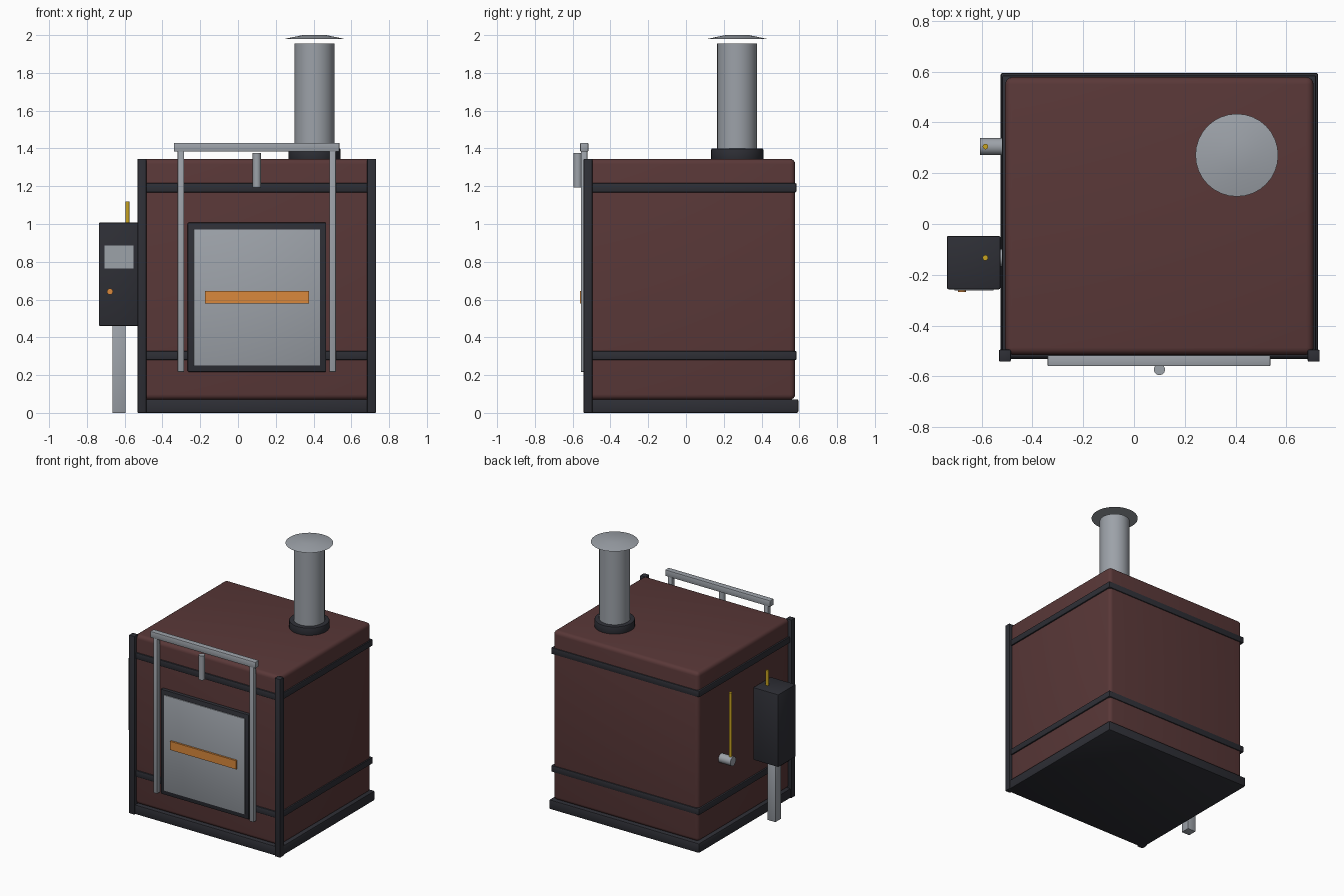
import bpy
import math

if "Cube" in bpy.data.objects:
    bpy.data.objects.remove(bpy.data.objects["Cube"])


def material(name, rgb):
    m = bpy.data.materials.new(name)
    m.diffuse_color = (*rgb, 1)
    m.use_nodes = True
    m.node_tree.nodes["Principled BSDF"].inputs["Base Color"].default_value = m.diffuse_color
    return m


BROWN = material("red_brown_shell", (0.100, 0.039, 0.039))
DARK = material("dark_iron", (0.027, 0.028, 0.036))
GREY = material("grey_steel", (0.335, 0.36, 0.395))
ORANGE = material("orange", (0.70, 0.25, 0.045))
GOLD = material("brass", (0.58, 0.37, 0.015))


def finish(obj, name, mat, bevel=0.0, segments=2):
    obj.name = name
    obj.data.materials.append(mat)
    if bevel:
        mod = obj.modifiers.new("Bevel", 'BEVEL')
        mod.width = bevel
        mod.segments = segments
        mod.limit_method = 'ANGLE'
        bpy.ops.object.modifier_apply(modifier=mod.name)
    bpy.ops.object.shade_smooth_by_angle(angle=math.radians(35))
    return obj


def box(name, x, y, z, mat, bevel=0.0, segments=2):
    """Box given by its (min, max) on each axis."""
    centre = [(a + b) / 2 for a, b in (x, y, z)]
    bpy.ops.mesh.primitive_cube_add(size=1, location=centre)
    obj = bpy.context.object
    obj.scale = [b - a for a, b in (x, y, z)]
    bpy.ops.object.transform_apply(location=False, rotation=False, scale=True)
    return finish(obj, name, mat, bevel, segments)


def cylinder(name, start, axis, length, radius, mat, sides=32, bevel=0.0, top=None):
    """Cylinder or cone frustum from a start point along a positive axis."""
    centre = list(start)
    centre["xyz".index(axis)] += length / 2
    rot = {'x': (0, math.pi / 2, 0), 'y': (-math.pi / 2, 0, 0), 'z': (0, 0, 0)}[axis]
    bpy.ops.mesh.primitive_cone_add(vertices=sides, radius1=radius,
                                    radius2=radius if top is None else top,
                                    depth=length, location=centre, rotation=rot)
    return finish(bpy.context.object, name, mat, bevel)


# Furnace shell, base and reinforcing bands
box("shell", (-0.507, 0.707), (-0.515, 0.578), (0.07, 1.345), BROWN, 0.028, 4)
box("base", (-0.525, 0.725), (-0.532, 0.595), (0, 0.072), DARK, 0.008)
for label, z in (("lower", 0.28), ("upper", 1.168)):
    box(label + "_band", (-0.519, 0.717), (-0.525, 0.585), (z, z + 0.048), DARK, 0.006)

# Front corner posts
for label, x in (("left", -0.532), ("right", 0.684)):
    box(label + "_post", (x, x + 0.047), (-0.542, -0.495), (0, 1.345), DARK, 0.005)

# Door with frame and handle
box("door_frame", (-0.267, 0.467), (-0.54, -0.50), (0.217, 1.007), DARK, 0.006)
box("door_panel", (-0.235, 0.435), (-0.546, -0.51), (0.25, 0.972), GREY, 0.003)
box("door_handle", (-0.175, 0.376), (-0.56, -0.54), (0.58, 0.645), ORANGE)

# Door lifting gear
for label, x in (("left", -0.319), ("right", 0.484)):
    box(label + "_guide_rail", (x, x + 0.034), (-0.556, -0.522), (0.217, 1.39), GREY, 0.003)
box("crossbar", (-0.34, 0.537), (-0.56, -0.517), (1.383, 1.43), GREY, 0.004)
cylinder("counterweight", (0.1, -0.573, 1.193), 'z', 0.183, 0.022, GREY, 24)

# Chimney
cx, cy = 0.405, 0.271
cylinder("chimney_collar", (cx, cy, 1.335), 'z', 0.065, 0.138, DARK, 32, 0.006)
cylinder("chimney_pipe", (cx, cy, 1.34), 'z', 0.615, 0.106, GREY)
cylinder("chimney_cap", (cx, cy, 1.979), 'z', 0.021, 0.163, GREY, 32, 0, 0.062)

# Control box on its leg
box("control_box", (-0.737, -0.526), (-0.257, -0.047), (0.46, 1.007), DARK, 0.006)
box("control_leg", (-0.664, -0.595), (-0.186, -0.117), (0, 0.465), GREY, 0.002)
box("display_plate", (-0.706, -0.553), (-0.262, -0.255), (0.764, 0.885), GREY)
cylinder("control_knob", (-0.678, -0.267, 0.642), 'y', 0.015, 0.016, ORANGE, 20)

# Side burner pipes, each with a brass riser
for label, y in (("rear", 0.305), ("front", -0.133)):
    cylinder(label + "_burner", (-0.607, y, 0.605), 'x', 0.11, 0.034, GREY, 24)
    cylinder(label + "_riser", (-0.585, y, 0.61), 'z', 0.51, 0.011, GOLD, 16)
